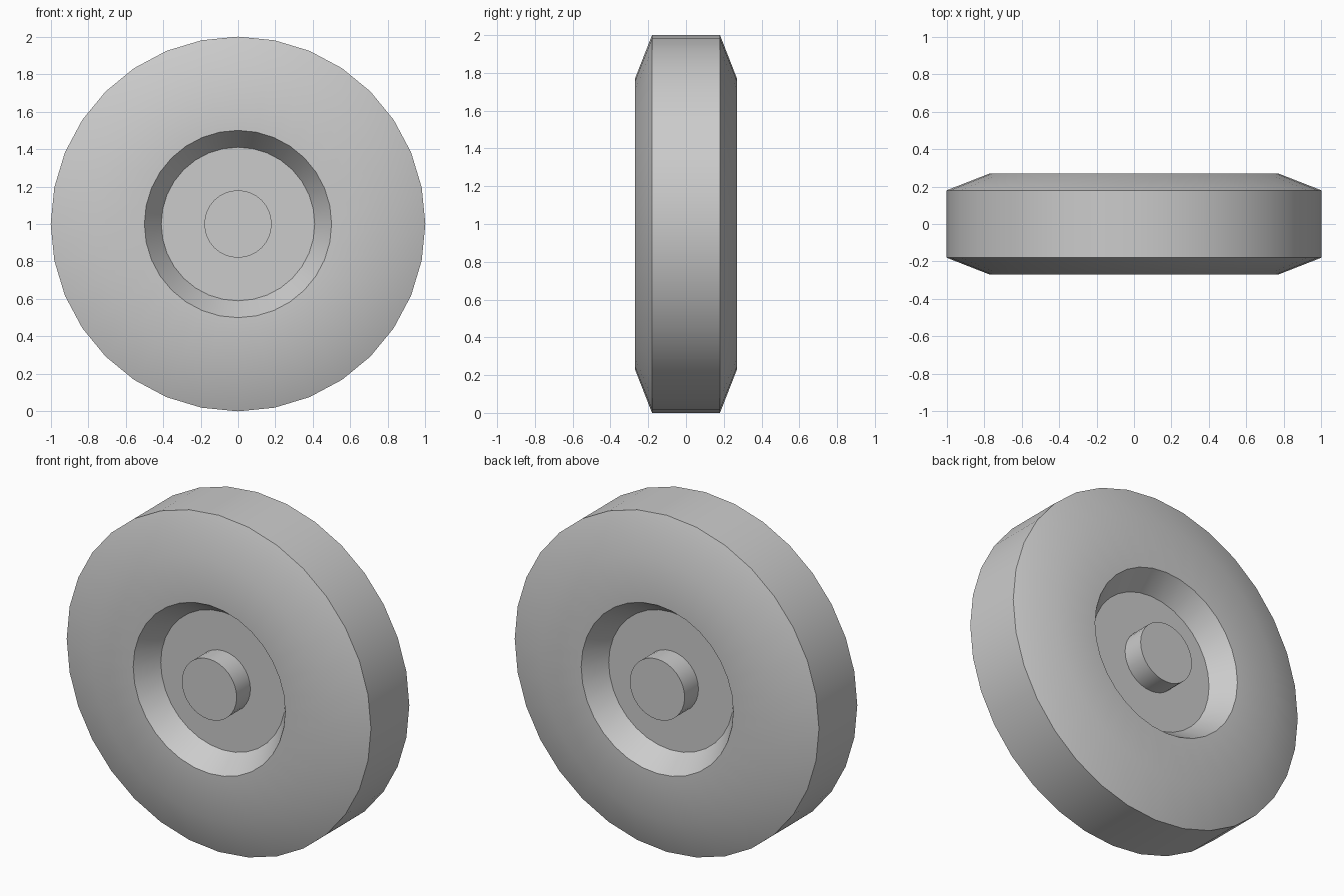
import bpy
import bmesh
import math

cube = bpy.data.objects.get("Cube")
if cube:
    bpy.data.objects.remove(cube, do_unlink=True)

GREY = (0.6, 0.6, 0.6, 1.0)
grey = bpy.data.materials.new("plain_grey")
grey.use_nodes = True
grey.diffuse_color = GREY
grey.node_tree.nodes["Principled BSDF"].inputs["Base Color"].default_value = GREY


def lathe(name, half_profile, sides):
    """Spin (radius, depth) points, mirrored front to back, about the y axis."""
    points = half_profile + [(r, -y) for r, y in reversed(half_profile)]
    bm = bmesh.new()
    verts = [bm.verts.new((0, y, r)) for r, y in points]
    edges = [bm.edges.new(pair) for pair in zip(verts, verts[1:])]
    bmesh.ops.spin(bm, geom=verts + edges, cent=(0, 0, 0), axis=(0, 1, 0),
                   angle=math.tau, steps=sides, use_merge=False)
    bmesh.ops.remove_doubles(bm, verts=bm.verts, dist=0.0005)
    bmesh.ops.recalc_face_normals(bm, faces=bm.faces)
    mesh = bpy.data.meshes.new(name)
    bm.to_mesh(mesh)
    bm.free()
    mesh.materials.append(grey)
    obj = bpy.data.objects.new(name, mesh)
    obj.location.z = 1
    bpy.context.collection.objects.link(obj)
    bpy.ops.object.select_all(action='DESELECT')
    obj.select_set(True)
    bpy.context.view_layer.objects.active = obj
    bpy.ops.object.shade_smooth_by_angle(angle=math.radians(30))
    return obj


# Wheel: recessed disc, sloped recess wall, flat side, chamfer and tread
lathe("wheel", [(0, 0.14), (0.41, 0.14), (0.5, 0.27), (0.77, 0.27), (1, 0.18)], 32)

# Axle: stub standing out of the recess on both sides
lathe("axle", [(0, 0.27), (0.18, 0.27)], 32)
